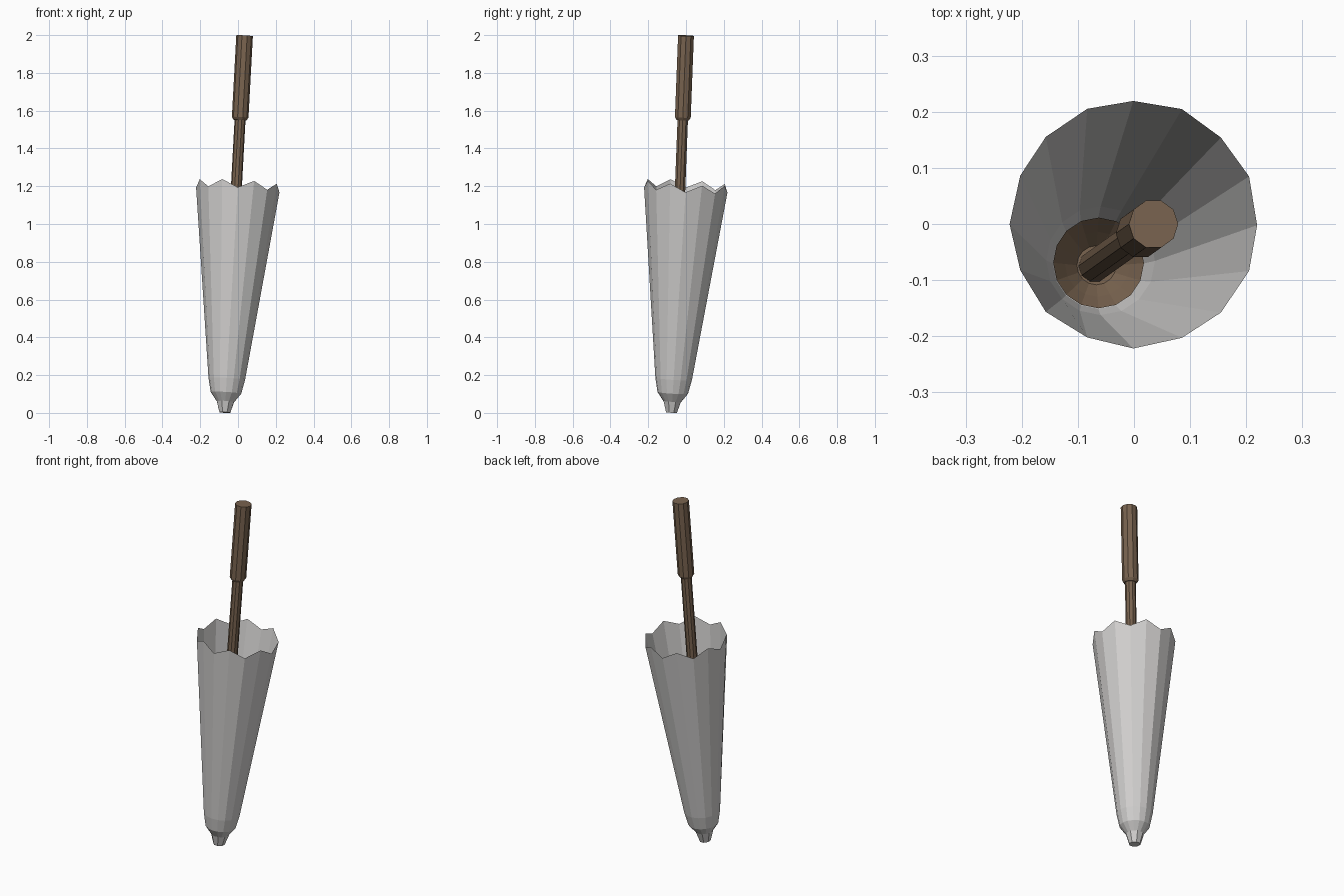
import bpy, bmesh, math
from mathutils import Vector

if "Cube" in bpy.data.objects:
    bpy.data.objects.remove(bpy.data.objects["Cube"])


def material(name, rgb):
    m = bpy.data.materials.new(name)
    m.diffuse_color = (*rgb, 1)
    m.use_nodes = True
    m.node_tree.nodes["Principled BSDF"].inputs["Base Color"].default_value = m.diffuse_color
    return m


FABRIC = material("pale grey fabric", (0.65, 0.64, 0.63))
WOOD = material("brown wood", (0.19, 0.125, 0.078))


def lathe(name, mat, base, top, profile, sides, cap_start=False, cap_end=False, zigzag=0.0, turn=0.0):
    """Flat-sided turned part on a leaning axis; profile holds (height, radius)."""
    base, top = Vector(base), Vector(top)
    d = (top - base).normalized()
    u = (Vector((1, 0, 0)) - d * d.x).normalized()
    v = d.cross(u)
    bm = bmesh.new()
    rings = []
    for k, (h, r) in enumerate(profile):
        c = base + d * (h / d.z)
        ring = []
        for i in range(sides):
            a = 2 * math.pi * i / sides + turn
            lift = 0.0
            if k == len(profile) - 1:
                lift = zigzag if i % 2 else -zigzag
            ring.append(bm.verts.new(c + (u * math.cos(a) + v * math.sin(a)) * r + d * lift))
        rings.append(ring)
    for a, b in zip(rings, rings[1:]):
        for i in range(sides):
            j = (i + 1) % sides
            bm.faces.new((a[i], a[j], b[j], b[i]))
    if cap_start:
        bm.faces.new(rings[0][::-1])
    if cap_end:
        bm.faces.new(rings[-1])
    mesh = bpy.data.meshes.new(name)
    bm.to_mesh(mesh)
    bm.free()
    mesh.materials.append(mat)
    ob = bpy.data.objects.new(name, mesh)
    bpy.context.collection.objects.link(ob)
    return ob


# Folded cloth leans slightly differently from the pole
CLOTH = ((-0.070, -0.077, 0), (0, 0, 1.2))
POLE = ((-0.073, -0.077, 0), (0.035, 0.0, 2.0))

# Canopy with a scalloped open rim
lathe("canopy", FABRIC, *CLOTH,
      [(0.06, 0.047), (0.106, 0.081), (0.18, 0.097), (1.20, 0.221)], 16, zigzag=0.02)

# Pointed cap under the canopy
lathe("tip", FABRIC, *CLOTH, [(0.002, 0.031), (0.062, 0.05)], 8,
      cap_start=True, turn=math.pi / 8)

# Wooden cup lining the closed end
lathe("inner_cup", WOOD, *CLOTH,
      [(0.055, 0.035), (0.085, 0.058), (0.118, 0.081)], 16, cap_start=True)

# Pole and grip
lathe("shaft", WOOD, *POLE, [(0.06, 0.029), (1.56, 0.029)], 10, cap_start=True, cap_end=True)
lathe("grip", WOOD, *POLE, [(1.55, 0.034), (1.565, 0.044), (1.997, 0.044)], 10,
      cap_start=True, cap_end=True)
